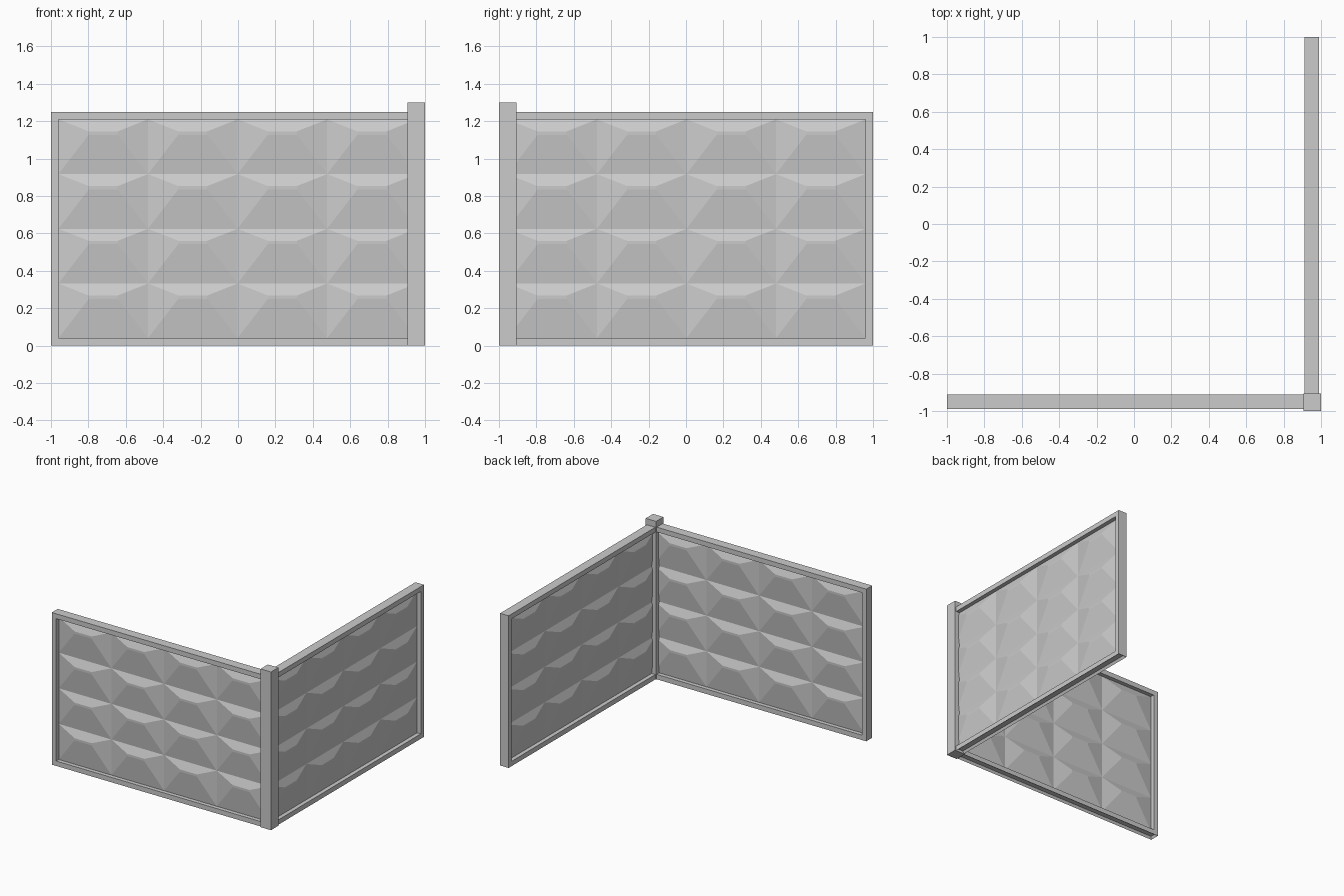
import bpy, bmesh
from math import radians
from mathutils import Matrix, Vector

if "Cube" in bpy.data.objects:
    bpy.data.objects.remove(bpy.data.objects["Cube"])

L, H, T, B = 1.995, 1.25, 0.077, 0.04   # wall length, height, thickness, frame bar
COLS, ROWS = 4, 4
VALLEY, PEAK = 0.005, 0.031             # half depth of panel at creases / at caps


def finish(bm, name, matrix=Matrix()):
    bmesh.ops.remove_doubles(bm, verts=bm.verts, dist=1e-5)
    bm.transform(matrix)
    me = bpy.data.meshes.new(name)
    bm.to_mesh(me)
    bm.free()
    ob = bpy.data.objects.new(name, me)
    bpy.context.collection.objects.link(ob)
    return ob


def rect(u0, u1, z0, z1, y):
    return [Vector(p) for p in ((u0, y, z0), (u1, y, z0), (u1, y, z1), (u0, y, z1))]


def frame(name, matrix):
    # rectangular ring, with a shallow channel under the bottom rail
    bm = bmesh.new()
    loops = [[bm.verts.new(p) for p in rect(*r, y)] for r, y in (
        ((0, L, 0, H), -T / 2), ((B, L - B, B, H - B), -T / 2),
        ((B, L - B, B, H - B), T / 2), ((0, L, 0, H), T / 2))]
    for k in range(4):
        a, b = loops[k], loops[(k + 1) % 4]
        for i in range(4):
            j = (i + 1) % 4
            bm.faces.new((a[i], a[j], b[j], b[i]))
    bmesh.ops.recalc_face_normals(bm, faces=bm.faces)
    under = [f for f in bm.faces if all(v.co.z < 1e-6 for v in f.verts)]
    bmesh.ops.inset_region(bm, faces=under, thickness=0.016)
    bmesh.ops.translate(bm, verts=under[0].verts[:], vec=(0, 0, 0.02))
    return finish(bm, name, matrix)


def panel(name, matrix):
    # grid of lopsided truncated pyramids on both faces
    bm = bmesh.new()
    du, dz = (L - 2 * B) / COLS, (H - 2 * B) / ROWS
    for side in (-1, 1):
        for c in range(COLS):
            for r in range(ROWS):
                u, z = B + c * du, B + r * dz
                base = rect(u, u + du, z, z + dz, side * VALLEY)
                cap = rect(u + 0.162, u + du - 0.162, z + 0.21, z + 0.228, side * PEAK)
                base = [bm.verts.new(p) for p in base]
                cap = [bm.verts.new(p) for p in cap]
                quads = [cap] + [[base[i], base[(i + 1) % 4], cap[(i + 1) % 4], cap[i]]
                                 for i in range(4)]
                for q in quads:
                    bm.faces.new(q if side < 0 else q[::-1])
    return finish(bm, name, matrix)


# two walls meeting at the corner
front = Matrix.Translation((-1, -0.951, 0))
right = Matrix.Translation((0.951, 1, 0)) @ Matrix.Rotation(radians(-90), 4, 'Z')
for label, m in (("front", front), ("right", right)):
    frame(label + "_frame", m)
    panel(label + "_panel", m)

# corner post
bm = bmesh.new()
bmesh.ops.create_cube(bm, size=1)
bmesh.ops.scale(bm, verts=bm.verts, vec=(0.095, 0.095, 1.3))
finish(bm, "corner_post", Matrix.Translation((0.9525, -0.9525, 0.65)))
